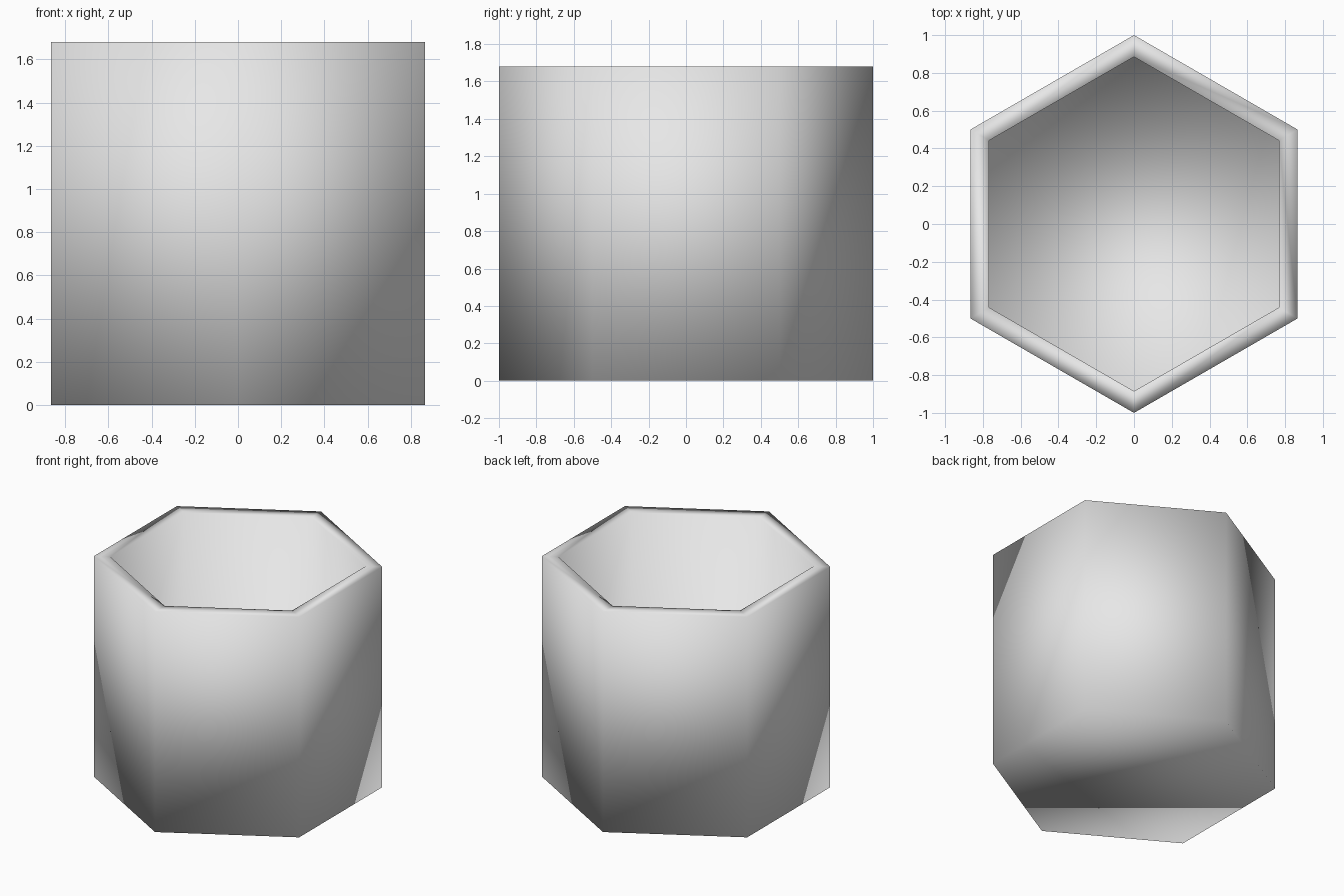
import bpy, bmesh
from math import sin, cos, pi

cube = bpy.data.objects.get("Cube")
if cube:
    bpy.data.objects.remove(cube, do_unlink=True)

SIDES, HEIGHT, OUTER, INNER, FLOOR = 6, 1.68, 1.0, 0.885, 0.11

# Pale grey material
grey = bpy.data.materials.new("pale grey")
grey.use_nodes = True
color = (0.8, 0.8, 0.8, 1)
grey.diffuse_color = color
grey.node_tree.nodes["Principled BSDF"].inputs["Base Color"].default_value = color

bm = bmesh.new()


def ring(radius, z):
    """Hexagon of vertices with corners on the y axis."""
    angles = [pi / 2 + 2 * pi * i / SIDES for i in range(SIDES)]
    return [bm.verts.new((radius * cos(a), radius * sin(a), z)) for a in angles]


# Outer wall, rim and inner wall
rings = [ring(OUTER, 0), ring(OUTER, HEIGHT), ring(INNER, HEIGHT), ring(INNER, FLOOR)]
for low, high in zip(rings, rings[1:]):
    for i in range(SIDES):
        j = (i + 1) % SIDES
        bm.faces.new((low[i], low[j], high[j], high[i]))

# Underside and inner floor
bm.faces.new(reversed(rings[0]))
bm.faces.new(rings[-1])

# Smooth shading over the whole cup
for face in bm.faces:
    face.smooth = True
bmesh.ops.recalc_face_normals(bm, faces=bm.faces)

mesh = bpy.data.meshes.new("hexagonal_cup")
bm.to_mesh(mesh)
bm.free()
mesh.materials.append(grey)
cup = bpy.data.objects.new("hexagonal_cup", mesh)
bpy.context.collection.objects.link(cup)
